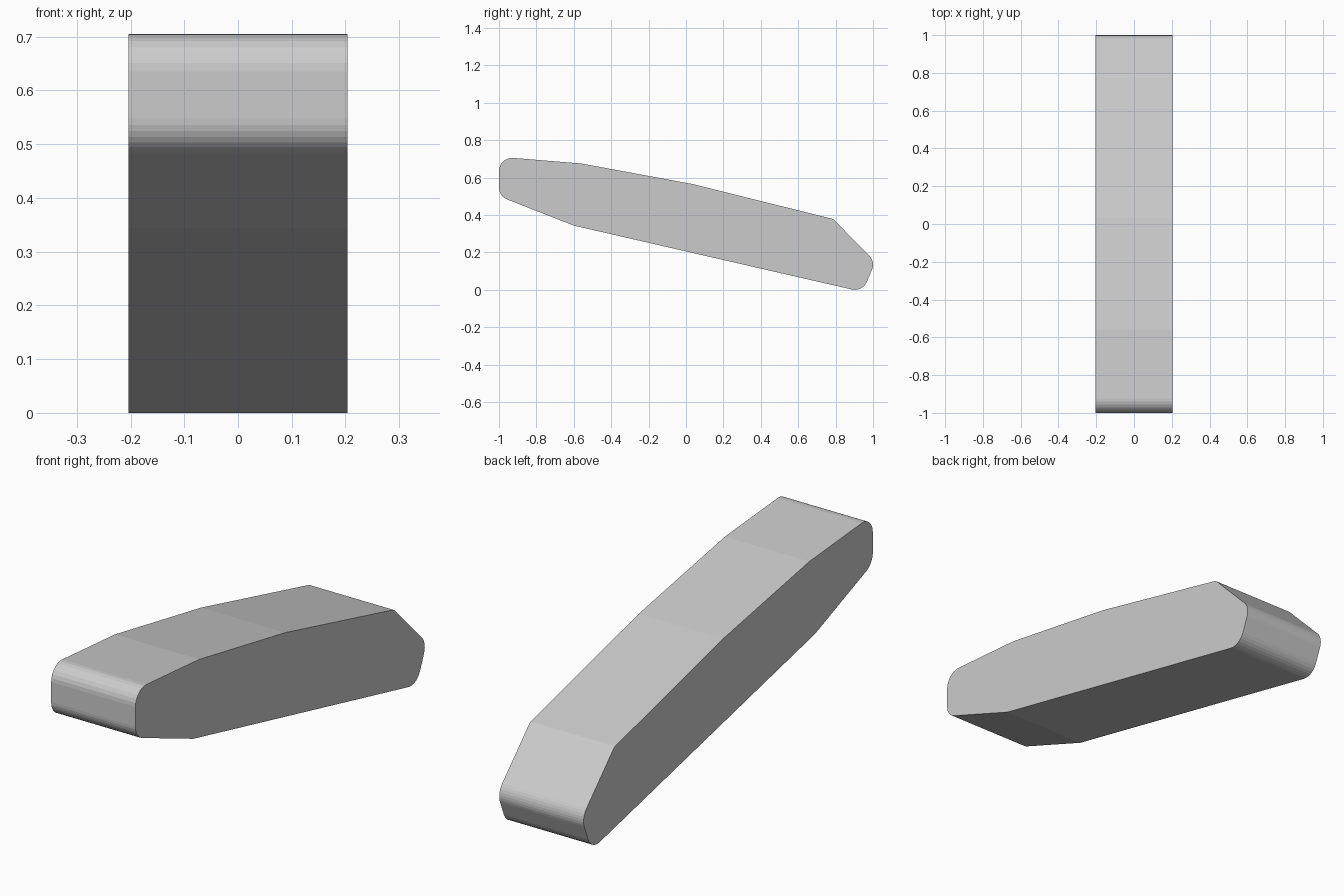
import bpy, bmesh, math
from mathutils import Vector

if "Cube" in bpy.data.objects:
    bpy.data.objects.remove(bpy.data.objects["Cube"])

HALF_WIDTH = 0.204
# side profile corners: y, z, fillet radius
PROFILE = [(-1.0, 0.711, 0.07), (-1.0, 0.50, 0.07), (-0.60, 0.343, 0), (0.945, -0.012, 0.07),
           (1.012, 0.15, 0.07), (0.787, 0.378, 0.03), (0.035, 0.565, 0), (-0.56, 0.675, 0)]


def rounded(profile, steps=7):
    """Replace each corner that has a radius with a tangent arc."""
    out = []
    for i, (y, z, r) in enumerate(profile):
        p = Vector((y, z))
        if r == 0:
            out.append(p)
            continue
        a = (Vector(profile[i - 1][:2]) - p).normalized()
        b = (Vector(profile[(i + 1) % len(profile)][:2]) - p).normalized()
        half = a.angle(b) / 2
        centre = p + (a + b).normalized() * r / math.sin(half)
        start = p + a * r / math.tan(half) - centre
        end = p + b * r / math.tan(half) - centre
        sweep = start.angle(end)
        for k in range(steps + 1):
            t = k / steps
            out.append(centre + (start * math.sin((1 - t) * sweep)
                                 + end * math.sin(t * sweep)) / math.sin(sweep))
    return out


# slanted bar: rounded profile extruded across its width
bm = bmesh.new()
face = bm.faces.new([bm.verts.new((-HALF_WIDTH, p.x, p.y)) for p in rounded(PROFILE)])
ext = bmesh.ops.extrude_face_region(bm, geom=[face], use_keep_orig=True)
bmesh.ops.translate(bm, vec=(2 * HALF_WIDTH, 0, 0),
                    verts=[v for v in ext["geom"] if isinstance(v, bmesh.types.BMVert)])
bmesh.ops.recalc_face_normals(bm, faces=bm.faces)
mesh = bpy.data.meshes.new("slanted_bar")
bm.to_mesh(mesh)
bm.free()

grey = bpy.data.materials.new("light_grey")
grey.diffuse_color = (0.6, 0.6, 0.6, 1)
grey.use_nodes = True
grey.node_tree.nodes["Principled BSDF"].inputs["Base Color"].default_value = grey.diffuse_color
mesh.materials.append(grey)
bar = bpy.data.objects.new("slanted_bar", mesh)
bpy.context.collection.objects.link(bar)
